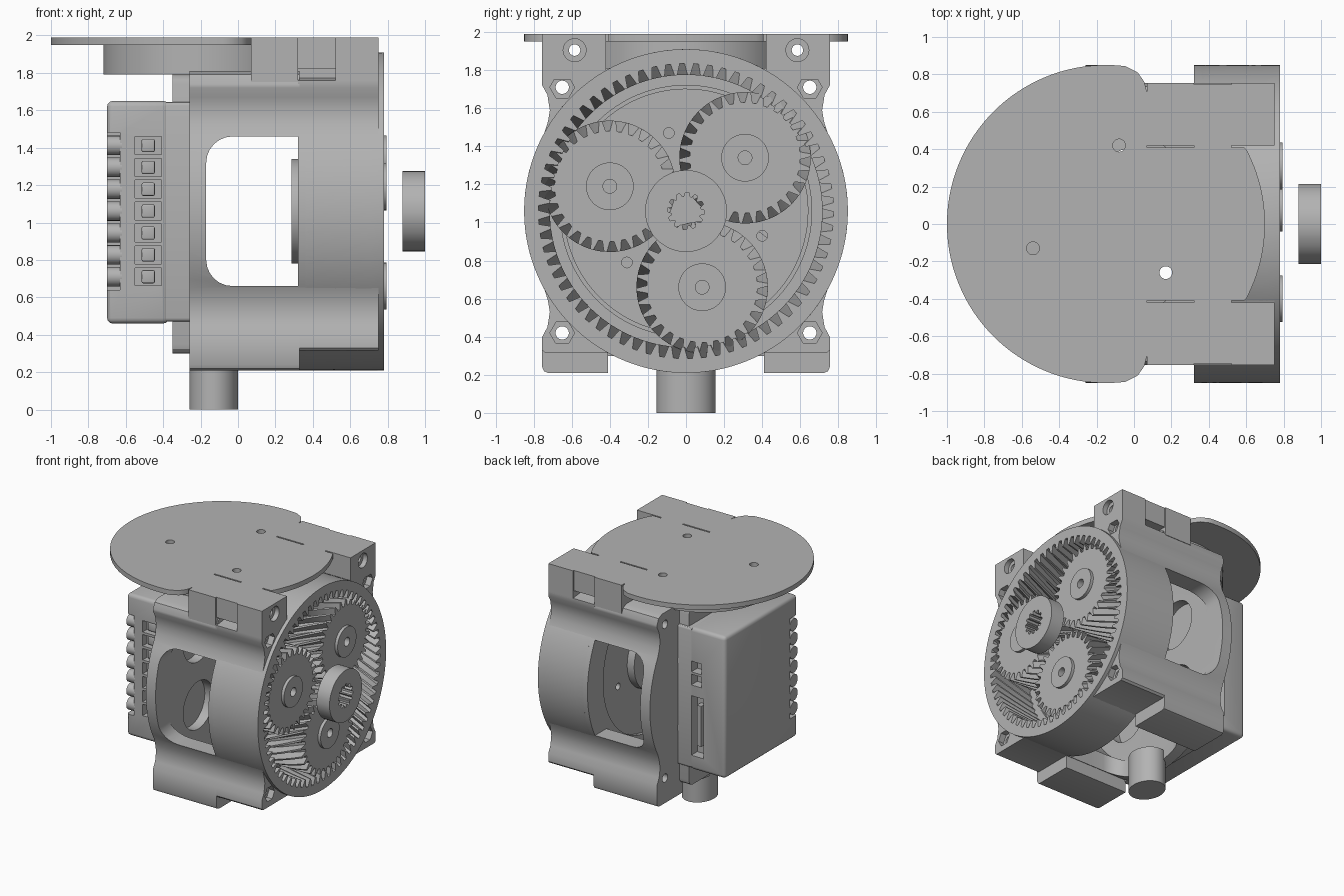
import bpy, bmesh, math
from math import sin, cos, pi, radians
from mathutils import Vector

if "Cube" in bpy.data.objects:
    bpy.data.objects.remove(bpy.data.objects["Cube"])

grey = bpy.data.materials.new("plain grey")
grey.use_nodes = True
grey.diffuse_color = (0.45, 0.45, 0.45, 1)
grey.node_tree.nodes["Principled BSDF"].inputs["Base Color"].default_value = grey.diffuse_color
MID = 1.06   # height of the main axis
parts = []


def finish(name, bm):
    bmesh.ops.recalc_face_normals(bm, faces=bm.faces)
    me = bpy.data.meshes.new(name)
    bm.to_mesh(me)
    bm.free()
    me.materials.append(grey)
    ob = bpy.data.objects.new(name, me)
    bpy.context.collection.objects.link(ob)
    parts.append(ob)
    return ob


def box(name, lo, hi, bevel=0, axis=None, segments=3):
    """Block between two corners, bevelled on all edges or those along one axis."""
    bm = bmesh.new()
    bmesh.ops.create_cube(bm, size=1)
    for v in bm.verts:
        v.co = [lo[i] + (v.co[i] + 0.5) * (hi[i] - lo[i]) for i in range(3)]
    if bevel:
        edges = [e for e in bm.edges if axis is None or
                 abs((e.verts[0].co - e.verts[1].co).normalized()[axis]) > 0.9]
        bmesh.ops.bevel(bm, geom=edges, offset=bevel, segments=segments, affect='EDGES', profile=0.5)
    return finish(name, bm)


def prism(name, pts, a0, a1, axis):
    """Extrude a flat outline along x (points are y, z) or z (points are x, y)."""
    bm = bmesh.new()
    vs = [bm.verts.new((a0, p[0], p[1]) if axis == 'x' else (p[0], p[1], a0)) for p in pts]
    face = bm.faces.new(vs)
    new = bmesh.ops.extrude_face_region(bm, geom=[face])["geom"]
    shift = Vector((a1 - a0, 0, 0)) if axis == 'x' else Vector((0, 0, a1 - a0))
    bmesh.ops.translate(bm, vec=shift, verts=[g for g in new if isinstance(g, bmesh.types.BMVert)])
    return finish(name, bm)


def arc(cx, cy, r, a, b, n):
    return [(cx + r * cos(radians(a + (b - a) * i / n)), cy + r * sin(radians(a + (b - a) * i / n)))
            for i in range(n + 1)]


def disc(name, c, r, a0, a1, axis='x', n=64):
    return prism(name, arc(c[0], c[1], r, 0, 360 - 360 / n, n - 1), a0, a1, axis)


def loop(r, n, x, turn, c):
    """Circle when r is a number, toothed loop when r is (root, tip)."""
    pts = []
    for i in range(n * 4):
        rad = r if not isinstance(r, tuple) else r[0] if i % 4 in (0, 3) else r[1]
        nudge = (0.2, 0.08, -0.08, -0.2)[i % 4]
        a = 2 * pi * (i + nudge) / (n * 4) + turn
        pts.append((x, c[0] + rad * cos(a), c[1] + rad * sin(a)))
    return pts


def tube(name, outer, inner, n, c, x0, x1, twist=0, layers=1):
    """Hollow cylinder or helical gear along x."""
    bm = bmesh.new()
    rows = []
    for r in (outer, inner):
        rows.append([[bm.verts.new(p) for p in loop(r, n, x0 + (x1 - x0) * k / layers,
                                                    twist * k / layers, c)]
                     for k in range(layers + 1)])

    def strip(a, b):
        for i in range(len(a)):
            bm.faces.new((a[i - 1], a[i], b[i], b[i - 1]))
    for wall in rows:
        for k in range(layers):
            strip(wall[k], wall[k + 1])
    strip(rows[0][0], rows[1][0])
    strip(rows[0][-1], rows[1][-1])
    return finish(name, bm)


def cut(ob, cutters):
    """Subtract cutters from a part and discard them."""
    for c in cutters:
        m = ob.modifiers.new("cut", 'BOOLEAN')
        m.operation, m.solver, m.object = 'DIFFERENCE', 'EXACT', c
    bpy.context.view_layer.update()
    dg = bpy.context.evaluated_depsgraph_get()
    me = bpy.data.meshes.new_from_object(ob.evaluated_get(dg))
    ob.modifiers.clear()
    ob.data = me
    for c in cutters:
        parts.remove(c)
        bpy.data.objects.remove(c)


def mirrored(half):
    return half + [(-y, z) for y, z in reversed(half) if abs(y) > 1e-4]


def bolt_holes(hex_x=None):
    tools = []
    for s in (-1, 1):
        for z in (0.42, 1.71):
            tools.append(disc("hole", (s * 0.65, z), 0.035, -1, 1, n=24))
            if hex_x:
                tools.append(disc("hex", (s * 0.65, z), 0.065, hex_x - 0.05, 1, n=6))
    return tools


# Housing outlines: round barrel merging into square corners
belly = arc(0, MID, 0.85, -90, -61.2, 10)
waist_low = [(0.755, 0.40), (0.728, 0.45), (0.715, 0.53), (0.725, 0.59)]
waist_high = [(y, 2 * MID - z) for y, z in reversed(waist_low)]
side = waist_low + arc(0, MID, 0.85, -29, 29, 16) + waist_high

rear = prism("rear_housing", mirrored(belly + [(0.41, 0.21), (0.725, 0.21), (0.746, 0.219), (0.755, 0.24)]
             + side + [(0.755, 1.74), (0.735, 1.79), (0.69, 1.81), (0, 1.81)]), -0.26, 0.33, 'x')
cut(rear, [disc("bore", (0, MID), 0.72, -0.17, 0.5),
           box("side_window", (-0.17, -2, 0.66), (0.32, 2, 1.46), 0.14, 1, 6),
           box("side_window_square", (0.1, -2, 0.66), (0.32, 2, 1.46)),
           box("base_window", (-0.17, -0.40, -1), (0.32, 0.40, 3), 0.14, 2, 6),
           box("base_window_square", (0.1, -0.40, -1), (0.32, 0.40, 3))]
    + [disc("opening", (0.4 * cos(a * pi / 2 + pi / 4), MID + 0.4 * sin(a * pi / 2 + pi / 4)),
            0.2, -1, 0, n=32) for a in range(4)] + bolt_holes())

front = prism("front_housing", mirrored(belly + [(0.74, 0.315), (0.755, 0.33)] + side
              + [(0.755, 1.76), (0.42, 1.80)] + arc(0, MID, 0.85, 61, 90, 10)), 0.32, 0.75, 'x')
cut(front, [disc("bore", (0, MID), 0.80, 0, 1)] + bolt_holes(0.75))

# Upper clamp lugs with a latch notch in each
for s, tag in ((-1, "right"), (1, "left")):
    ya, yb = sorted((s * 0.42, s * 0.755))
    lug = box("clamp_lug_" + tag, (0.07, ya, 1.75), (0.75, yb, 1.99))
    na, nb = sorted((s * 0.65, s * 0.9))
    ta, tb = sorted((s * 0.745, s * 0.9))
    cut(lug, [box("notch", (0.32, na, 1.76), (0.52, nb, 1.82)),
              box("tongue", (0.32, ta, 1.80), (0.52, tb, 2.1)),
              disc("hole", (s * 0.585, 1.905), 0.03, -1, 1, n=24),
              disc("counterbore", (s * 0.585, 1.905), 0.06, 0.71, 1, n=32)])

# Top platform and the round seat beneath it
half = arc(-0.15, 0, 0.85, 0, 28, 12) + [(0.59, 0.408), (0.52, 0.408), (0.52, 0.43), (0.32, 0.43),
                                          (0.32, 0.408), (0.07, 0.408), (0.07, 0.70), (0.055, 0.76),
                                          (0.02, 0.81)] + arc(-0.15, 0, 0.85, 83, 180, 48)
plate = prism("top_platform", half + [(x, -y) for x, y in reversed(half[1:-1])], 1.95, 1.99, 'z')
seat = disc("platform_seat", (-0.18, 0), 0.54, 1.79, 1.955, 'z')
for ob in (plate, seat):
    cut(ob, [disc("hole", p, 0.034, 1, 3, 'z', 24) for p in ((-0.08, 0.42), (-0.54, -0.13), (0.17, -0.26))])

# Lower post
post = disc("lower_post", (0, 0), 0.155, 0, 0.3, 'z', 48)
for v in post.data.vertices:
    v.co.x = v.co.x * 0.84 - 0.13

# Ring gear, back wall and planet gears
tube("ring_gear", 0.85, (0.775, 0.715), 66, (0, MID), 0.36, 0.78, -0.2, 6)
tube("ring_back_rim", 0.85, 0.64, 32, (0, MID), 0.32, 0.41)
tube("carrier_step", 0.73, 0.66, 32, (0, MID), 0.38, 0.43)
wall = disc("carrier_wall", (0, MID), 0.72, 0.35, 0.40)
cut(wall, [disc("hole", p, 0.028, 0, 1, n=20) for p in ((-0.09, 1.47), (-0.31, 0.79), (0.40, 0.93))])
disc("rear_bearing", (0, MID), 0.28, 0.285, 0.36)
for i, c in enumerate(((-0.40, 1.19), (0.31, 1.34), (0.085, 0.66))):
    tube("planet_gear_%d" % (i + 1), (0.29, 0.345), 0.036, 30, c, 0.42, 0.77, -0.46, 8)
    tube("planet_boss_%d" % (i + 1), 0.125, 0.036, 16, c, 0.76, 0.795)

# Output hub
tube("output_hub", 0.215, (0.098, 0.076), 12, (0, MID), 0.88, 1.0)

# Electronics box, mounting flange and connectors
case = box("electronics_box", (-0.70, -0.48, 0.46), (-0.37, 0.48, 1.65), 0.03)
rows = [0.71 + 0.117 * i for i in range(7)]
tools = [box("corner", (-0.8, -0.6, 0.64), (-0.63, -0.38, 1.48))]
tools += [box("slot", (-0.55, -0.6, z - 0.048), (-0.41, -0.42, z + 0.048)) for z in rows]
tools += [box("port", (-0.50, 0.40, 0.58), (-0.38, 0.6, 1.08)),
          box("port", (-0.48, 0.40, 1.17), (-0.38, 0.6, 1.26)),
          box("port", (-0.48, 0.40, 1.28), (-0.38, 0.6, 1.37))]
cut(case, tools)
box("box_base", (-0.385, -0.48, 0.47), (-0.255, 0.48, 1.645), 0.02, 0)
box("mounting_flange", (-0.35, -0.46, 0.30), (-0.25, 0.46, 1.79), 0.05, 0)
box("data_plug", (-0.46, 0.38, 0.66), (-0.42, 0.455, 1.0))
for i, z in enumerate(rows):
    box("terminal_clamp_%d" % (i + 1), (-0.515, -0.46, z - 0.035), (-0.445, -0.41, z + 0.035), 0.008)
    disc("terminal_screw_%d" % (i + 1), (-0.43, z), 0.052, -0.70, -0.62, n=20)

# Shade curved faces smooth and keep edges sharp
bpy.ops.object.select_all(action='DESELECT')
for ob in parts:
    ob.select_set(True)
bpy.context.view_layer.objects.active = parts[0]
bpy.ops.object.shade_smooth_by_angle(angle=radians(30))
